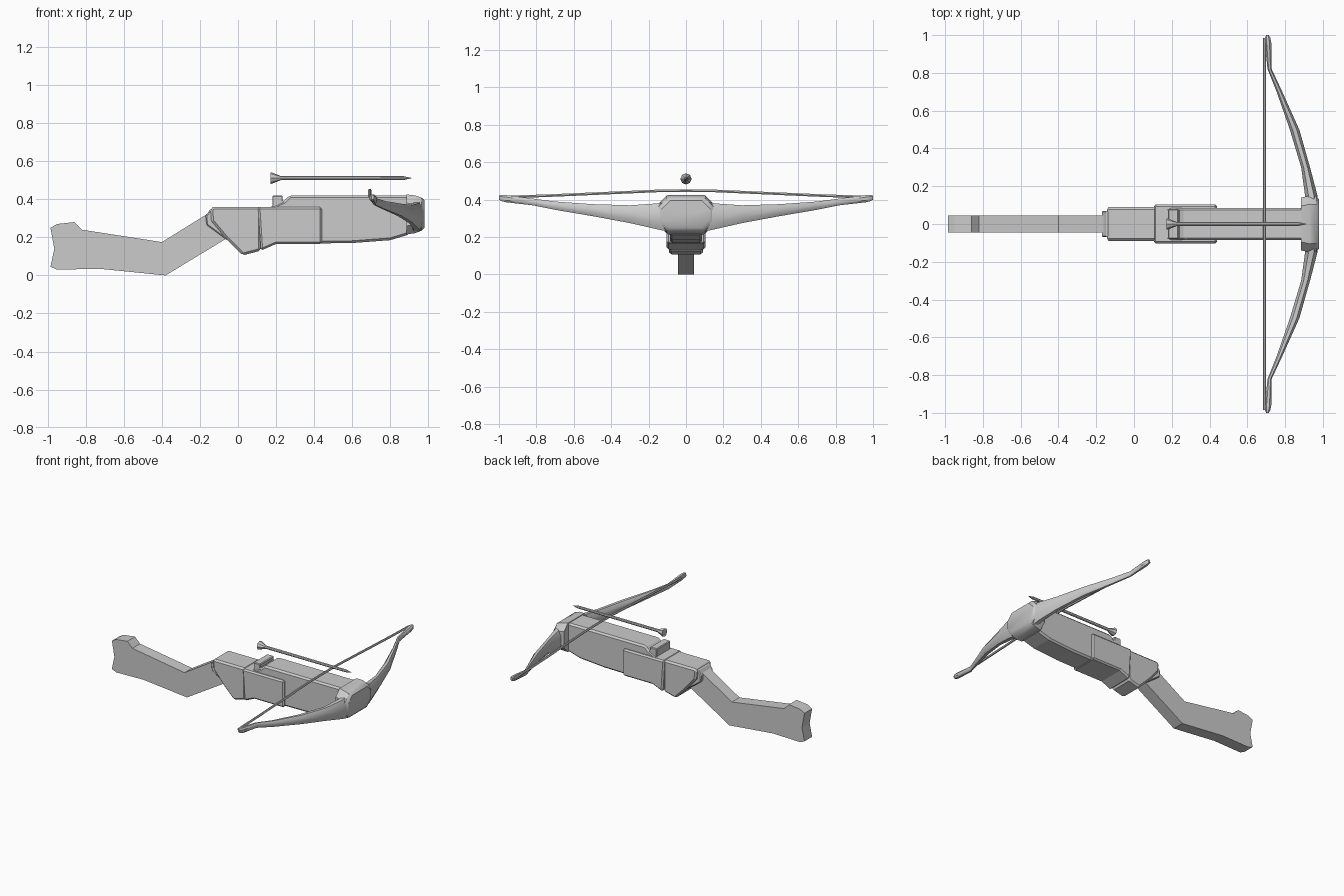
import bpy, bmesh, math
from mathutils import Vector

if "Cube" in bpy.data.objects:
    bpy.data.objects.remove(bpy.data.objects["Cube"])


def finish(name, bm, bevel=0.0, smooth=False):
    bmesh.ops.recalc_face_normals(bm, faces=bm.faces)
    me = bpy.data.meshes.new(name)
    bm.to_mesh(me)
    bm.free()
    ob = bpy.data.objects.new(name, me)
    bpy.context.collection.objects.link(ob)
    if bevel:
        mod = ob.modifiers.new("bevel", "BEVEL")
        mod.width = bevel
        mod.segments = 1
        mod.limit_method = 'ANGLE'
        mod.angle_limit = math.radians(40)
    if smooth:
        bpy.ops.object.select_all(action='DESELECT')
        ob.select_set(True)
        bpy.context.view_layer.objects.active = ob
        bpy.ops.object.shade_smooth_by_angle(angle=math.radians(35))
    return ob


def plate(name, profile, half, bevel=0.0):
    """Extrude a side (x, z) profile symmetrically along y."""
    bm = bmesh.new()
    face = bm.faces.new([bm.verts.new((x, -half, z)) for x, z in profile])
    ext = bmesh.ops.extrude_face_region(bm, geom=[face])
    verts = [g for g in ext["geom"] if isinstance(g, bmesh.types.BMVert)]
    bmesh.ops.translate(bm, verts=verts, vec=(0, 2 * half, 0))
    return finish(name, bm, bevel)


def loft(name, rings, smooth=False):
    """Skin a list of equal-length point rings and cap both ends."""
    bm = bmesh.new()
    rows = [[bm.verts.new(p) for p in r] for r in rings]
    n = len(rows[0])
    for a, b in zip(rows, rows[1:]):
        for i in range(n):
            j = (i + 1) % n
            bm.faces.new((a[i], a[j], b[j], b[i]))
    bm.faces.new(rows[0])
    bm.faces.new(rows[-1])
    return finish(name, bm, 0, smooth)


def octagon(u0, u1, v0, v1, cu, cv):
    return [(u0 + cu, v0), (u1 - cu, v0), (u1, v0 + cv), (u1, v1 - cv),
            (u1 - cu, v1), (u0 + cu, v1), (u0, v1 - cv), (u0, v0 + cv)]


# Shoulder stock
plate("stock", [(-0.985, 0.25), (-0.95, 0.27), (-0.86, 0.28), (-0.82, 0.24),
                (-0.40, 0.175), (-0.15, 0.33), (0.0, 0.30), (-0.05, 0.20),
                (-0.38, 0.0), (-0.73, 0.035), (-0.95, 0.03),
                (-0.985, 0.045), (-0.965, 0.14)], 0.044)

# Collar where the stock meets the receiver
plate("stock_collar", [(-0.17, 0.31), (-0.145, 0.35), (-0.05, 0.34),
                       (-0.05, 0.18), (-0.165, 0.265)], 0.07, 0.006)

# Receiver body
plate("receiver", [(-0.145, 0.35), (-0.13, 0.36), (0.12, 0.36), (0.12, 0.13),
                   (0.025, 0.105), (-0.06, 0.19), (-0.14, 0.285)], 0.09, 0.012)

# Wider side plates around the middle
plate("middle_plate", [(0.105, 0.36), (0.44, 0.36), (0.44, 0.165),
                       (0.20, 0.165), (0.12, 0.13)], 0.103, 0.010)

# Fore-end with the raised rail
plate("fore_end", [(0.15, 0.35), (0.24, 0.39), (0.27, 0.42), (0.90, 0.42),
                   (0.90, 0.215), (0.80, 0.185), (0.60, 0.17),
                   (0.40, 0.168), (0.15, 0.17)], 0.086, 0.012)

# String catch block
plate("catch_block", [(0.18, 0.34), (0.18, 0.42), (0.235, 0.42),
                      (0.235, 0.39), (0.26, 0.39), (0.26, 0.34)], 0.08, 0.005)

# Bow head at the muzzle
head = [(0.885, 0.140, 0.215, 0.425), (0.93, 0.150, 0.222, 0.420),
        (0.965, 0.147, 0.235, 0.408), (0.98, 0.130, 0.250, 0.395)]
loft("bow_head", [[(x, u, v) for u, v in octagon(-w, w, lo, hi, 0.045, 0.045)]
                  for x, w, lo, hi in head], True)

# Bow limbs, mirrored left and right: y, x range, z range
limb = [(0.10, 0.900, 0.975, 0.230, 0.390), (0.155, 0.905, 0.970, 0.242, 0.380),
        (0.30, 0.885, 0.932, 0.275, 0.370), (0.50, 0.825, 0.875, 0.312, 0.376),
        (0.70, 0.755, 0.785, 0.346, 0.390), (0.82, 0.707, 0.729, 0.370, 0.406),
        (0.96, 0.692, 0.727, 0.386, 0.424), (0.985, 0.692, 0.722, 0.392, 0.426),
        (1.00, 0.700, 0.714, 0.400, 0.422)]
for side, label in ((1, "left"), (-1, "right")):
    loft("bow_limb_" + label,
         [[(u, side * y, v) for u, v in
           octagon(x0, x1, z0, z1, (x1 - x0) * 0.28, (z1 - z0) * 0.28)]
          for y, x0, x1, z0, z1 in limb], True)

# Bow string, arched over the rail
half_string = [(0.985, 0.414), (0.75, 0.421), (0.45, 0.434), (0.15, 0.447)]
path = [(-y, z) for y, z in half_string] + [(0, 0.448)] + half_string[::-1]
loft("bow_string",
     [[(0.692 + 0.008 * math.cos(a * math.pi / 3), y,
        z + 0.008 * math.sin(a * math.pi / 3)) for a in range(6)]
      for y, z in path])

# Bolt: flared tail, shaft and point
bolt = [(0.172, 0.030), (0.180, 0.029), (0.225, 0.011), (0.87, 0.010), (0.912, 0.001)]
loft("bolt",
     [[(x, r * math.cos(a * math.pi / 4), 0.511 + r * math.sin(a * math.pi / 4))
       for a in range(8)] for x, r in bolt], True)
